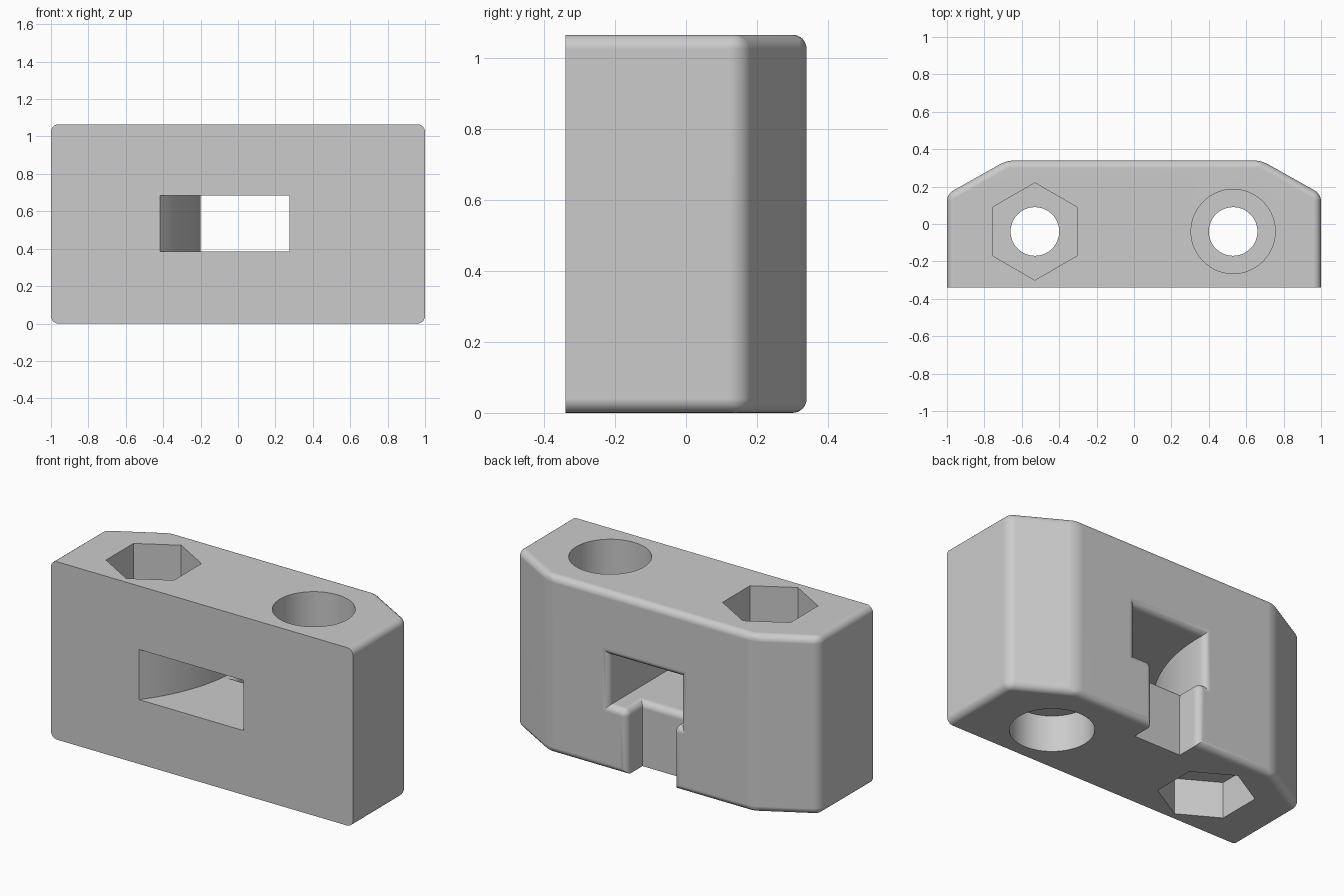
import bpy, bmesh, math

H = 1.065            # block height
FRONT, BACK = -0.34, 0.34
FILLET = 0.04
FLOOR, CEIL = 0.385, 0.685
CHANNEL = 0.155      # half width of the rear channel
HOLE_X, HOLE_Y = 0.53, -0.04

cube = bpy.data.objects.get("Cube")
if cube:
    bpy.data.objects.remove(cube, do_unlink=True)

grey = bpy.data.materials.new("plain grey")
grey.use_nodes = True
grey.diffuse_color = (0.6, 0.6, 0.6, 1)
grey.node_tree.nodes["Principled BSDF"].inputs["Base Color"].default_value = (0.6, 0.6, 0.6, 1)


def prism(name, outline, z0, z1):
    """Extrude a flat outline upward from z0 to z1."""
    bm = bmesh.new()
    face = bm.faces.new([bm.verts.new((x, y, z0)) for x, y in outline])
    top = bmesh.ops.extrude_face_region(bm, geom=[face])["geom"]
    bmesh.ops.translate(bm, vec=(0, 0, z1 - z0),
                        verts=[v for v in top if isinstance(v, bmesh.types.BMVert)])
    bmesh.ops.recalc_face_normals(bm, faces=bm.faces)
    mesh = bpy.data.meshes.new(name)
    bm.to_mesh(mesh)
    bm.free()
    obj = bpy.data.objects.new(name, mesh)
    bpy.context.collection.objects.link(obj)
    return obj


def ring(x, y, radius, sides):
    """Regular polygon with a corner pointing to the back."""
    turns = [2 * math.pi * i / sides for i in range(sides)]
    return [(x + radius * math.sin(a), y + radius * math.cos(a)) for a in turns]


def carve(target, cutter):
    """Subtract the cutter from the target and discard the cutter."""
    mod = target.modifiers.new("carve", 'BOOLEAN')
    mod.operation = 'DIFFERENCE'
    mod.solver = 'EXACT'
    mod.object = cutter
    bpy.context.view_layer.objects.active = target
    bpy.ops.object.modifier_apply(modifier=mod.name)
    bpy.data.objects.remove(cutter, do_unlink=True)


# Block with chamfered rear corners
block = prism("clamp_block", [(-1, FRONT), (1, FRONT), (1, 0.16), (0.68, BACK),
                              (-0.68, BACK), (-1, 0.16)], 0, H)
block.data.materials.append(grey)

# Through slot, one side sweeping outward to the front in an arc
R, START = 0.99, 0.28
arc = []
for i in range(25):
    y = START - i * (START + 0.40) / 24
    arc.append((-0.2 - R + math.sqrt(R * R - (y - START) ** 2), y))
carve(block, prism("slot_cutter", [(-0.2, 0.4)] + arc + [(0.275, -0.4), (0.275, 0.4)],
                   FLOOR, CEIL))

# Rear channel running from the slot down through the base
carve(block, prism("channel_cutter", [(-CHANNEL, 0.19), (CHANNEL, 0.19),
                                      (CHANNEL, 0.4), (-CHANNEL, 0.4)], -0.1, 0.5))

# Fillets on the rear, end and post edges; front edges stay crisp
bm = bmesh.new()
bm.from_mesh(block.data)
bmesh.ops.remove_doubles(bm, verts=bm.verts, dist=0.0001)
bm.normal_update()


def wants_fillet(edge):
    if len(edge.link_faces) != 2 or edge.calc_face_angle() < 0.2:
        return False
    pts = [v.co for v in edge.verts]
    rear = all(p.y > BACK - 0.001 for p in pts)
    end = all(abs(p.x) > 0.67 for p in pts) and any(p.y > FRONT + 0.01 for p in pts)
    post = all(abs(p.z - FLOOR) < 0.001 and abs(abs(p.x) - CHANNEL) < 0.001 for p in pts)
    return rear or end or post


bmesh.ops.bevel(bm, geom=[e for e in bm.edges if wants_fillet(e)], offset=FILLET,
                offset_type='OFFSET', segments=6, profile=0.5, affect='EDGES',
                clamp_overlap=False)
bm.to_mesh(block.data)
bm.free()

# Bolt holes, with round and hexagonal recesses at both ends
DEPTH = 0.215
for x, radius, sides in ((HOLE_X, 0.225, 64), (-HOLE_X, 0.26, 6)):
    carve(block, prism("bolt_cutter", ring(x, HOLE_Y, 0.13, 64), -0.1, H + 0.1))
    for z0, z1 in ((-0.1, DEPTH), (H - DEPTH, H + 0.1)):
        carve(block, prism("recess_cutter", ring(x, HOLE_Y, radius, sides), z0, z1))

# Smooth fillets and bores, flat faces kept flat
bpy.ops.object.select_all(action='DESELECT')
block.select_set(True)
bpy.context.view_layer.objects.active = block
bpy.ops.object.shade_smooth_by_angle(angle=math.radians(30))
weighted = block.modifiers.new("weighted_normals", 'WEIGHTED_NORMAL')
weighted.keep_sharp = True
